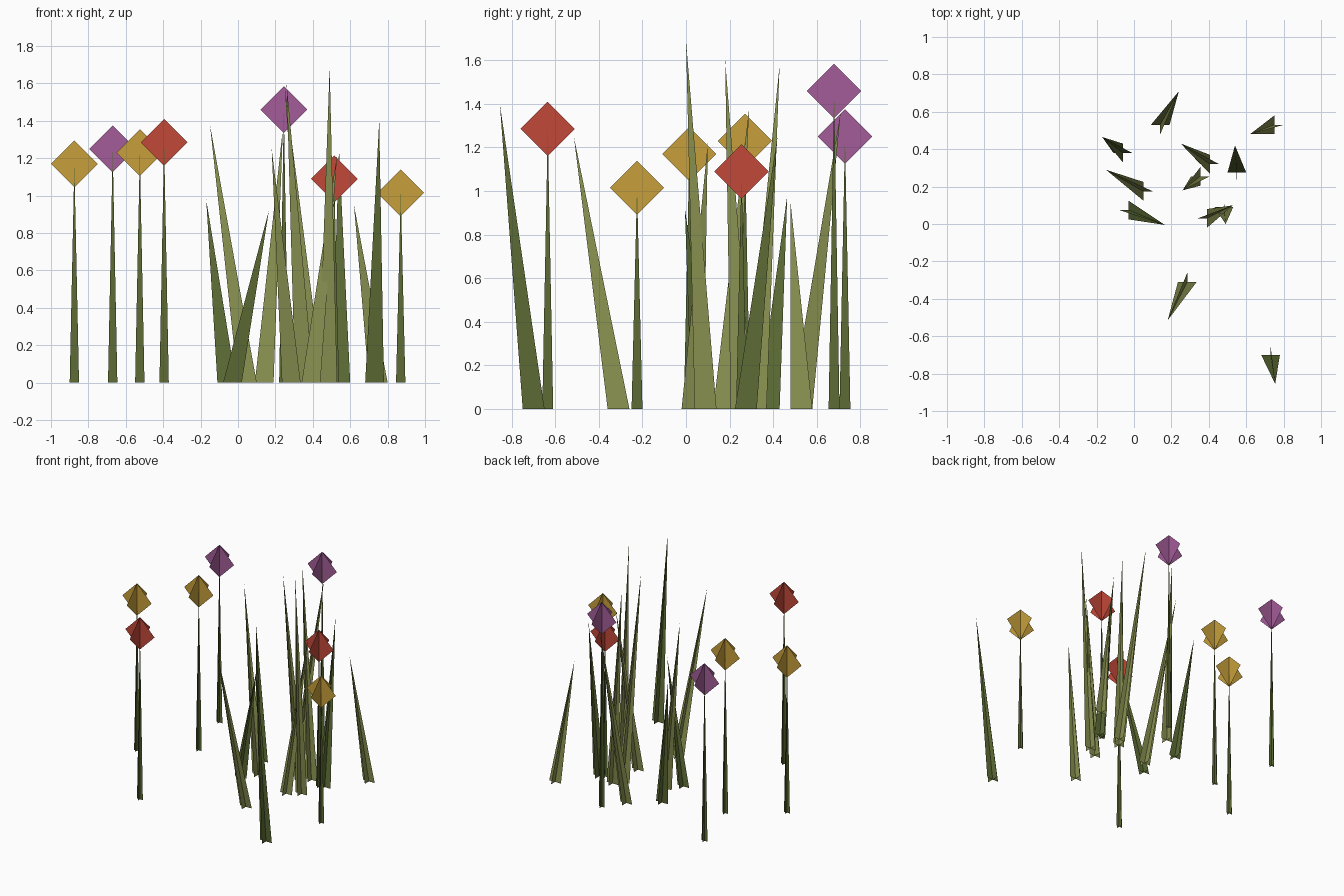
import bpy
from mathutils import Vector

cube = bpy.data.objects.get("Cube")
if cube:
    bpy.data.objects.remove(cube, do_unlink=True)


def material(name, rgb):
    mat = bpy.data.materials.new(name)
    mat.use_nodes = True
    mat.diffuse_color = (*rgb, 1)
    bsdf = next(n for n in mat.node_tree.nodes if n.type == "BSDF_PRINCIPLED")
    bsdf.inputs["Base Color"].default_value = (*rgb, 1)
    return mat


olive = material("olive_green", (0.25, 0.28, 0.08))
dark = material("dark_green", (0.11, 0.15, 0.035))
yellow = material("yellow", (0.57, 0.35, 0.043))
red = material("red", (0.53, 0.065, 0.04))
purple = material("purple", (0.37, 0.107, 0.32))

AXES = (Vector((1, 0, 0)), Vector((0, 1, 0)))


def add_object(name, faces, mat):
    """Build an object from separate flat polygons."""
    verts, indices = [], []
    for face in faces:
        indices.append(range(len(verts), len(verts) + len(face)))
        verts += face
    mesh = bpy.data.meshes.new(name)
    mesh.from_pydata(verts, [], [list(i) for i in indices])
    mesh.materials.append(mat)
    obj = bpy.data.objects.new(name, mesh)
    bpy.context.collection.objects.link(obj)


def crossed_spike(name, base, tip, half, mat):
    """Two upright triangles crossing on the line from base to tip."""
    base, tip = Vector(base), Vector(tip)
    add_object(name, [[base - a * half, base + a * half, tip] for a in AXES], mat)


def crossed_diamond(name, centre, half, mat):
    """Two upright diamonds crossing on a vertical line."""
    c, up = Vector(centre), Vector((0, 0, half))
    add_object(name, [[c - up, c + a * half, c + up, c - a * half] for a in AXES], mat)


# Grass blades: base x, y, then tip, then colour
blades = [
    (0.14, 0.53, (0.24, 0.71, 1.36), olive),
    (0.75, 0.53, (0.62, 0.48, 0.95), olive),
    (-0.06, 0.38, (-0.17, 0.465, 0.98), dark),
    (0.405, 0.32, (0.25, 0.43, 1.58), olive),
    (0.55, 0.275, (0.54, 0.42, 1.25), dark),
    (0.05, 0.175, (-0.15, 0.29, 1.38), olive),
    (-0.03, 0.075, (0.165, -0.005, 0.92), dark),
    (0.355, 0.255, (0.26, 0.18, 1.6), olive),
    (0.285, -0.31, (0.18, -0.515, 1.25), olive),
    (0.39, 0.03, (0.53, 0.1, 1.22), olive),
    (0.48, 0.09, (0.49, 0.0, 1.69), olive),
    (0.73, -0.7, (0.755, -0.855, 1.4), dark),
]
for i, (x, y, tip, mat) in enumerate(blades, 1):
    crossed_spike(f"grass_blade_{i}", (x, y, 0), tip, 0.05, mat)

# Flowers: centre of each head, then colour
flowers = [
    ((-0.875, 0.015, 1.17), yellow),
    ((-0.67, 0.73, 1.25), purple),
    ((-0.525, 0.27, 1.23), yellow),
    ((-0.395, -0.635, 1.285), red),
    ((0.245, 0.68, 1.46), purple),
    ((0.515, 0.255, 1.09), red),
    ((0.87, -0.225, 1.015), yellow),
]
for i, (centre, mat) in enumerate(flowers, 1):
    crossed_spike(f"flower_stem_{i}", (centre[0], centre[1], 0), centre, 0.025, dark)
    crossed_diamond(f"flower_head_{i}", centre, 0.125, mat)
